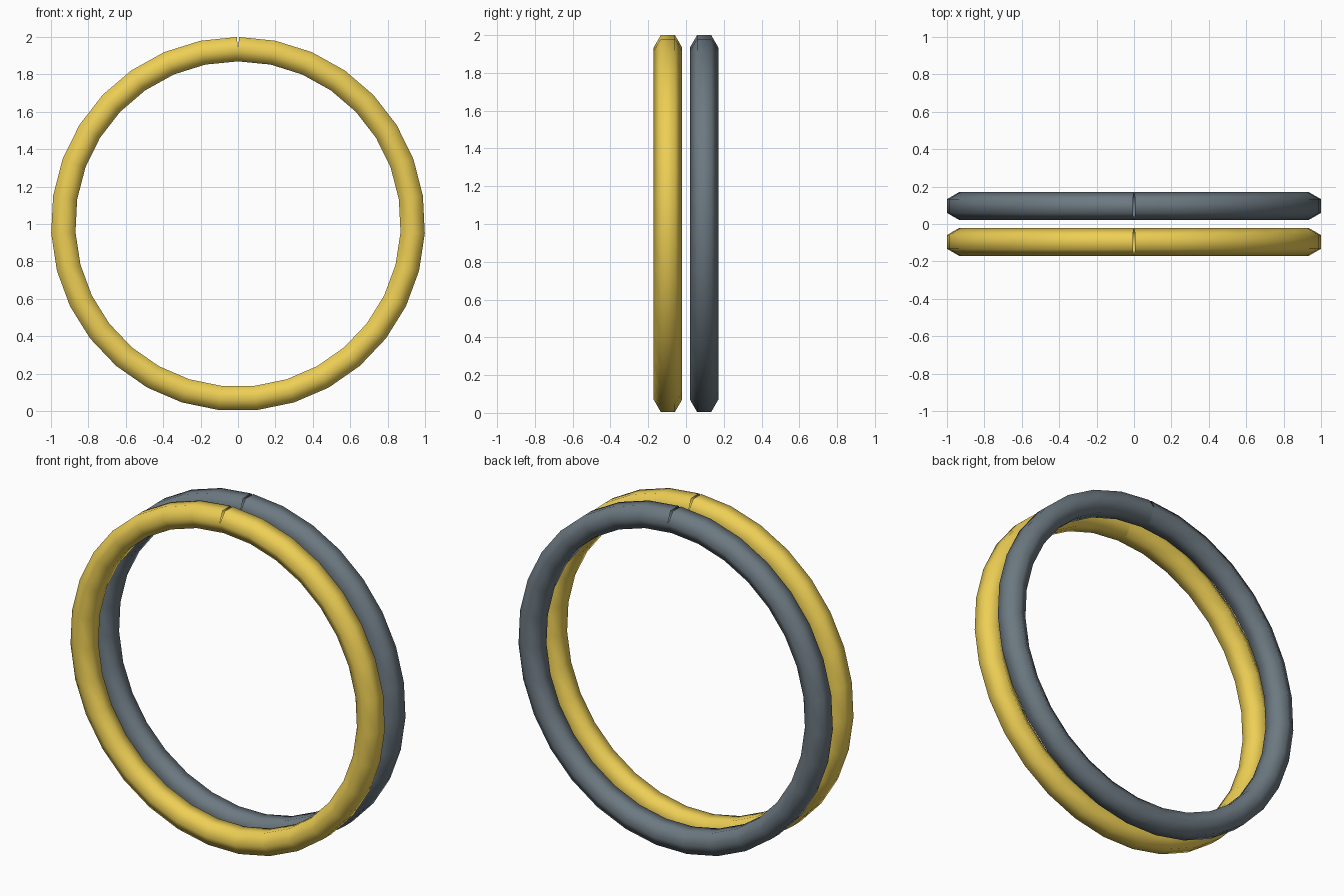
import bpy
from math import sin, cos, pi

if "Cube" in bpy.data.objects:
    bpy.data.objects.remove(bpy.data.objects["Cube"])

SEGMENTS = 31        # straight pieces per ring, seam at the top
TUBE = 0.075         # hexagonal tube radius
RADIUS = 0.935       # centre line of the tube


def ring(name, y, color):
    # open path starting and ending at the top, so the ends meet in a fine seam
    curve = bpy.data.curves.new(name, 'CURVE')
    curve.dimensions = '3D'
    spline = curve.splines.new('POLY')
    spline.points.add(SEGMENTS)
    for i, p in enumerate(spline.points):
        a = 2 * pi * i / SEGMENTS
        p.co = (RADIUS * sin(a), 0, RADIUS * cos(a), 1)
    spline.use_smooth = True
    curve.bevel_depth = TUBE
    curve.bevel_resolution = 1      # six-sided tube
    ob = bpy.data.objects.new(name, curve)
    bpy.context.collection.objects.link(ob)
    ob.location = (0, y, 1)
    mat = bpy.data.materials.new(name + "_colour")
    mat.diffuse_color = color
    mat.use_nodes = True
    mat.node_tree.nodes["Principled BSDF"].inputs["Base Color"].default_value = mat.diffuse_color
    curve.materials.append(mat)
    # turn the swept curve into a mesh
    bpy.ops.object.select_all(action='DESELECT')
    ob.select_set(True)
    bpy.context.view_layer.objects.active = ob
    bpy.ops.object.convert(target='MESH')
    return ob


# front gold ring and rear grey ring
ring("gold_ring", -0.096, (0.85, 0.62, 0.09, 1))
ring("grey_ring", 0.096, (0.15, 0.19, 0.22, 1))
